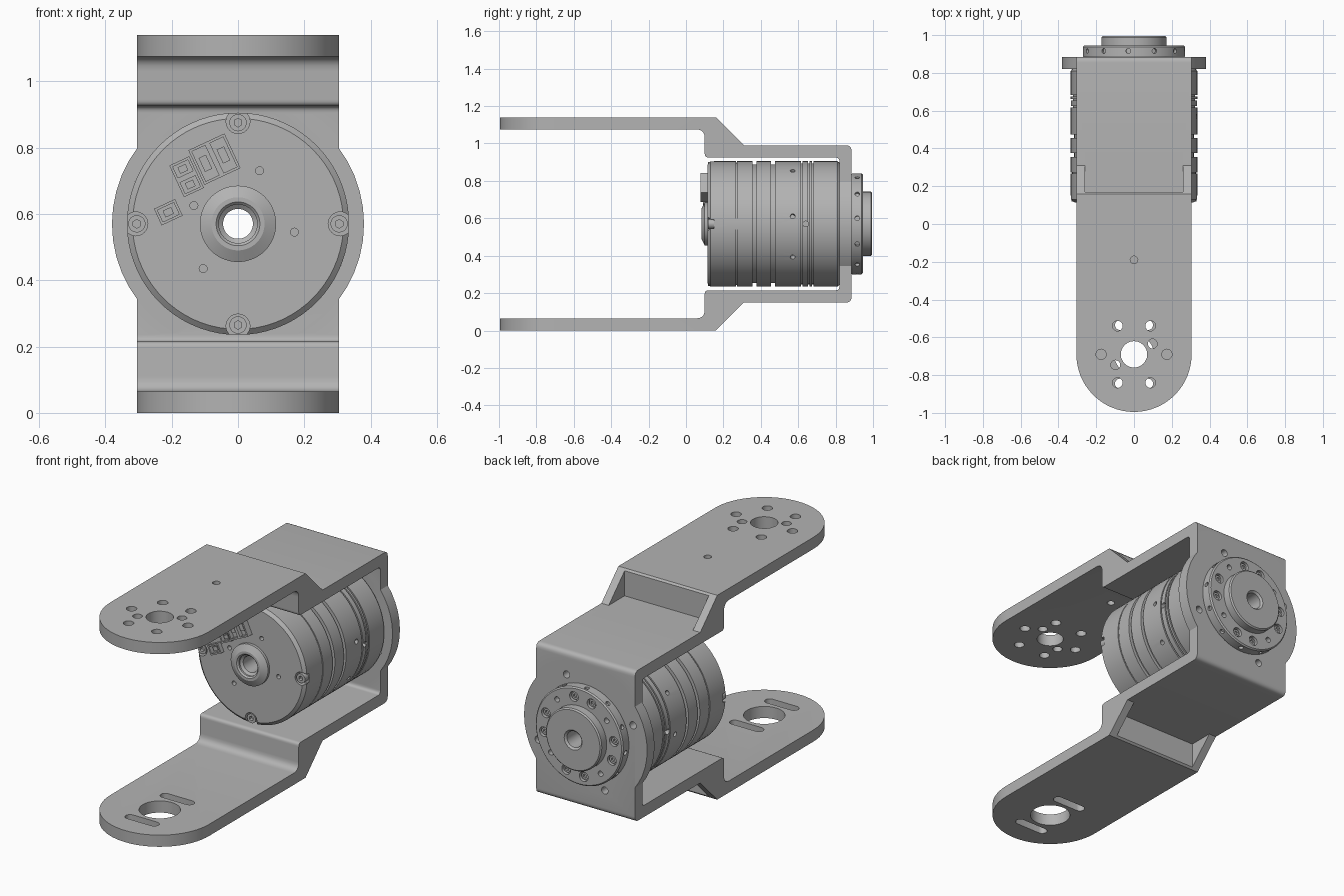
import bpy, bmesh
from math import sin, cos, pi, radians
from mathutils import Vector, Matrix

if "Cube" in bpy.data.objects:
    bpy.data.objects.remove(bpy.data.objects["Cube"], do_unlink=True)

C = 0.57       # height of the motor axis
ARM_Y = -0.69  # centre of the rounded arm ends
HALF = 0.305   # half width of the bracket

grey = bpy.data.materials.new("Machined grey")
grey.use_nodes = True
grey.diffuse_color = (0.45, 0.45, 0.45, 1)
grey.node_tree.nodes["Principled BSDF"].inputs["Base Color"].default_value = grey.diffuse_color


def polar(r, deg, y):
    """Point around the motor axis, angle measured from straight up."""
    a = radians(deg)
    return Vector((-r * sin(a), y, C + r * cos(a)))


def add_cyl(bm, p, q, r, seg=24):
    p, q = Vector(p), Vector(q)
    m = Matrix.Translation((p + q) / 2) @ (q - p).to_track_quat('Z', 'Y').to_matrix().to_4x4()
    bmesh.ops.create_cone(bm, cap_ends=True, segments=seg, radius1=r, radius2=r,
                          depth=(q - p).length, matrix=m)


def add_box(bm, loc, size):
    bmesh.ops.create_cube(bm, size=1, matrix=Matrix.Translation(loc) @ Matrix.Diagonal((*size, 1)))


def add_prism(bm, pts, direction):
    face = bm.faces.new([bm.verts.new(p) for p in pts])
    new = bmesh.ops.extrude_face_region(bm, geom=[face])["geom"]
    bmesh.ops.translate(bm, vec=direction, verts=[v for v in new if isinstance(v, bmesh.types.BMVert)])


def add_lathe(bm, profile, seg=72):
    """Revolve a closed (radius, y) outline about the motor axis."""
    rings = [[bm.verts.new(polar(r, 360 * i / seg, y)) for r, y in profile] for i in range(seg)]
    n = len(profile)
    for i in range(seg):
        a, b = rings[i], rings[(i + 1) % seg]
        for j in range(n):
            k = (j + 1) % n
            bm.faces.new((a[j], a[k], b[k], b[j]))


def rounded(corners, steps=5):
    """Outline from (y, z, fillet radius) corners."""
    out = []
    for i, (y, z, r) in enumerate(corners):
        p = Vector((y, z))
        if not r:
            out.append(p)
            continue
        a = p + (Vector(corners[i - 1][:2]) - p).normalized() * r
        b = p + (Vector(corners[(i + 1) % len(corners)][:2]) - p).normalized() * r
        for s in range(steps + 1):
            t = s / steps
            out.append(a * (1 - t) ** 2 + p * 2 * t * (1 - t) + b * t * t)
    return out


def make(name, bm):
    bmesh.ops.recalc_face_normals(bm, faces=bm.faces)
    mesh = bpy.data.meshes.new(name)
    bm.to_mesh(mesh)
    bm.free()
    ob = bpy.data.objects.new(name, mesh)
    bpy.context.collection.objects.link(ob)
    mesh.materials.append(grey)
    return ob


def combine(ob, bm, op='DIFFERENCE'):
    """Apply a boolean with a temporary tool."""
    tool = make("cutter", bm)
    tool.hide_render = True
    mod = ob.modifiers.new("cut", 'BOOLEAN')
    mod.operation, mod.solver, mod.object = op, 'EXACT', tool
    mod.use_self = True
    result = bpy.data.meshes.new_from_object(ob.evaluated_get(bpy.context.evaluated_depsgraph_get()))
    ob.modifiers.clear()
    ob.data = result
    bpy.data.objects.remove(tool, do_unlink=True)


# Bracket: one side outline, mirrored about the motor axis
half = [(-1.1, 1.14, 0), (0.16, 1.14, 0), (0.31, 0.99, 0), (0.885, 0.99, 0.03)]
inner = [(0.82, 0.925, 0.02), (0.10, 0.925, 0.02), (0.10, 1.075, 0.045), (-1.1, 1.075, 0)]
flip = lambda pts: [(y, 2 * C - z, r) for y, z, r in reversed(pts)]
outline = rounded(half + flip(half) + flip(inner) + inner)
bm = bmesh.new()
add_prism(bm, [(-0.4, p.x, p.y) for p in outline], (0.8, 0, 0))
bracket = make("bracket", bm)

# Trim to the width and rounded arm ends
bm = bmesh.new()
plan = [(HALF * cos(pi + pi * i / 32), ARM_Y + HALF * sin(pi + pi * i / 32), -0.1) for i in range(33)]
add_prism(bm, plan + [(HALF, 1, -0.1), (-HALF, 1, -0.1)], (0, 0, 1.4))
combine(bracket, bm, 'INTERSECT')

# Round ears on the back plate
bm = bmesh.new()
add_cyl(bm, (0, 0.82, C), (0, 0.885, C), 0.38, 48)
combine(bracket, bm, 'UNION')

# Gusset pockets, arm holes, slots and plate holes
bm = bmesh.new()
for s in (-1, 1):
    add_box(bm, (0, 0.27, C + s * 0.52), (0.52, 0.2, 0.2))
top = lambda x, y, r: add_cyl(bm, (x, y, 1.0), (x, y, 1.2), r)
top(0, ARM_Y, 0.07)
for i in range(6):
    top(0.174 * cos(i * pi / 3), ARM_Y + 0.174 * sin(i * pi / 3), 0.027)
for s in (-1, 1):
    top(s * 0.098, ARM_Y + s * 0.056, 0.025)
top(0, -0.19, 0.02)
add_cyl(bm, (0, ARM_Y, -0.1), (0, ARM_Y, 0.15), 0.105, 40)
for s in (-1, 1):
    slot = [(side * (0.075 + 0.026 * cos(a)), ARM_Y + s * 0.155 + side * 0.026 * sin(a), -0.1)
            for side in (1, -1) for a in [-pi / 2 + pi * i / 8 for i in range(9)]]
    add_prism(bm, slot, (0, 0, 0.25))
for k in range(4):
    add_cyl(bm, polar(0.315, 68 + 90 * k, 0.75), polar(0.315, 68 + 90 * k, 0.95), 0.02)
add_cyl(bm, (0, 0.75, C), (0, 0.95, C), 0.10, 40)
combine(bracket, bm)

# Motor body: stepped front boss, rim and turned grooves
R = 0.335
profile = [(0.045, 0.85), (0.045, 0.11), (0.058, 0.10), (0.058, 0.09), (0.066, 0.082), (0.08, 0.082),
           (0.115, 0.1), (0.115, 0.115), (0.318, 0.115), (R, 0.13)]
for y, w, d in ((0.27, 0.006, 0.008), (0.366, 0.02, 0.018), (0.465, 0.02, 0.018),
                (0.62, 0.008, 0.012), (0.657, 0.008, 0.012), (0.678, 0.008, 0.012)):
    profile += [(R, y - w / 2), (R - d, y - w / 2), (R - d, y + w / 2), (R, y + w / 2)]
profile += [(R, 0.81), (R - 0.008, 0.82), (0.095, 0.82), (0.095, 0.85)]
bm = bmesh.new()
add_lathe(bm, profile)
motor = make("motor_body", bm)

# Motor rim pockets, side holes and small face holes
bm = bmesh.new()
for k in range(4):
    add_cyl(bm, polar(0.308, 90 * k, 0.05), polar(0.308, 90 * k, 0.15), 0.036)
for turn in (0, 180):
    for a in (-122, -83, -32):
        add_cyl(bm, polar(0.3, a + turn, 0.57), polar(0.4, a + turn, 0.57), 0.013, 16)
    add_cyl(bm, polar(0.31, 90 + turn, 0.64), polar(0.4, 90 + turn, 0.64), 0.015, 16)
for x, z in ((0.065, 0.73), (0.17, 0.545), (-0.105, 0.435), (-0.133, 0.625)):
    add_cyl(bm, (x, 0.05, z), (x, 0.14, z), 0.012, 16)
combine(motor, bm)

# Rim screws with hexagon sockets
bm = bmesh.new()
for k in range(4):
    add_cyl(bm, polar(0.305, 90 * k, 0.118), polar(0.305, 90 * k, 0.16), 0.026)
screws = make("rim_screws", bm)
bm = bmesh.new()
for k in range(4):
    add_cyl(bm, polar(0.305, 90 * k, 0.1), polar(0.305, 90 * k, 0.135), 0.013, 6)
combine(screws, bm)


def connector(name, x, z, w, h, front, cols, rows):
    """Tilted socket housing with one pin in each opening."""
    place = Matrix.Translation((x, 0, z)) @ Matrix.Rotation(radians(-25), 4, 'Y')
    body, holes, pins = bmesh.new(), bmesh.new(), bmesh.new()
    add_box(body, (0, (front + 0.12) / 2, 0), (w, 0.12 - front, h))
    cw, ch = w / cols, h / rows
    for i in range(cols):
        for j in range(rows):
            u, v = (i + 0.5) * cw - w / 2, (j + 0.5) * ch - h / 2
            add_box(holes, (u, front, v), (cw - 0.016, 0.05, ch - 0.016))
            add_box(pins, (u, front + 0.02, v), (cw * 0.4, 0.02, ch * 0.4))
    for part in (body, holes, pins):
        bmesh.ops.transform(part, matrix=place, verts=part.verts)
    combine(make(name, body), holes)
    make(name + "_pins", pins)


connector("power_connector", -0.071, 0.765, 0.12, 0.115, 0.078, 2, 1)
connector("signal_connector", -0.155, 0.712, 0.066, 0.105, 0.09, 1, 2)
connector("sensor_connector", -0.21, 0.605, 0.07, 0.055, 0.09, 1, 1)

# Output flange with raised hub
bm = bmesh.new()
add_lathe(bm, [(0.045, 0.85), (0.095, 0.85), (0.095, 0.88), (0.265, 0.88), (0.27, 0.89), (0.27, 0.938),
               (0.263, 0.945), (0.172, 0.945), (0.172, 0.988), (0.165, 0.995), (0.055, 0.995), (0.045, 0.985)])
flange = make("output_flange", bm)
bm = bmesh.new()
for k in range(12):
    a = 6.4 + 30 * k
    add_cyl(bm, polar(0.255, a, 0.916), polar(0.3, a, 0.916), 0.013, 16)
for k in range(4):
    for a in (-8, 21):
        add_cyl(bm, polar(0.218, a + 90 * k, 0.925), polar(0.218, a + 90 * k, 1), 0.027)
    add_cyl(bm, polar(0.218, 52 + 90 * k, 0.915), polar(0.218, 52 + 90 * k, 1), 0.015, 16)
combine(flange, bm)

# Flange bolts seated in the counterbores
bm = bmesh.new()
for k in range(4):
    for a in (-8, 21):
        add_cyl(bm, polar(0.218, a + 90 * k, 0.915), polar(0.218, a + 90 * k, 0.936), 0.02)
bolts = make("flange_bolts", bm)
bm = bmesh.new()
for k in range(4):
    for a in (-8, 21):
        add_cyl(bm, polar(0.218, a + 90 * k, 0.926), polar(0.218, a + 90 * k, 0.95), 0.011, 6)
combine(bolts, bm)

# Smooth the turned surfaces, keep machined edges crisp
bpy.ops.object.select_all(action='DESELECT')
for ob in (bracket, motor, screws, flange, bolts):
    ob.select_set(True)
bpy.context.view_layer.objects.active = motor
bpy.ops.object.shade_smooth_by_angle(angle=radians(25))
